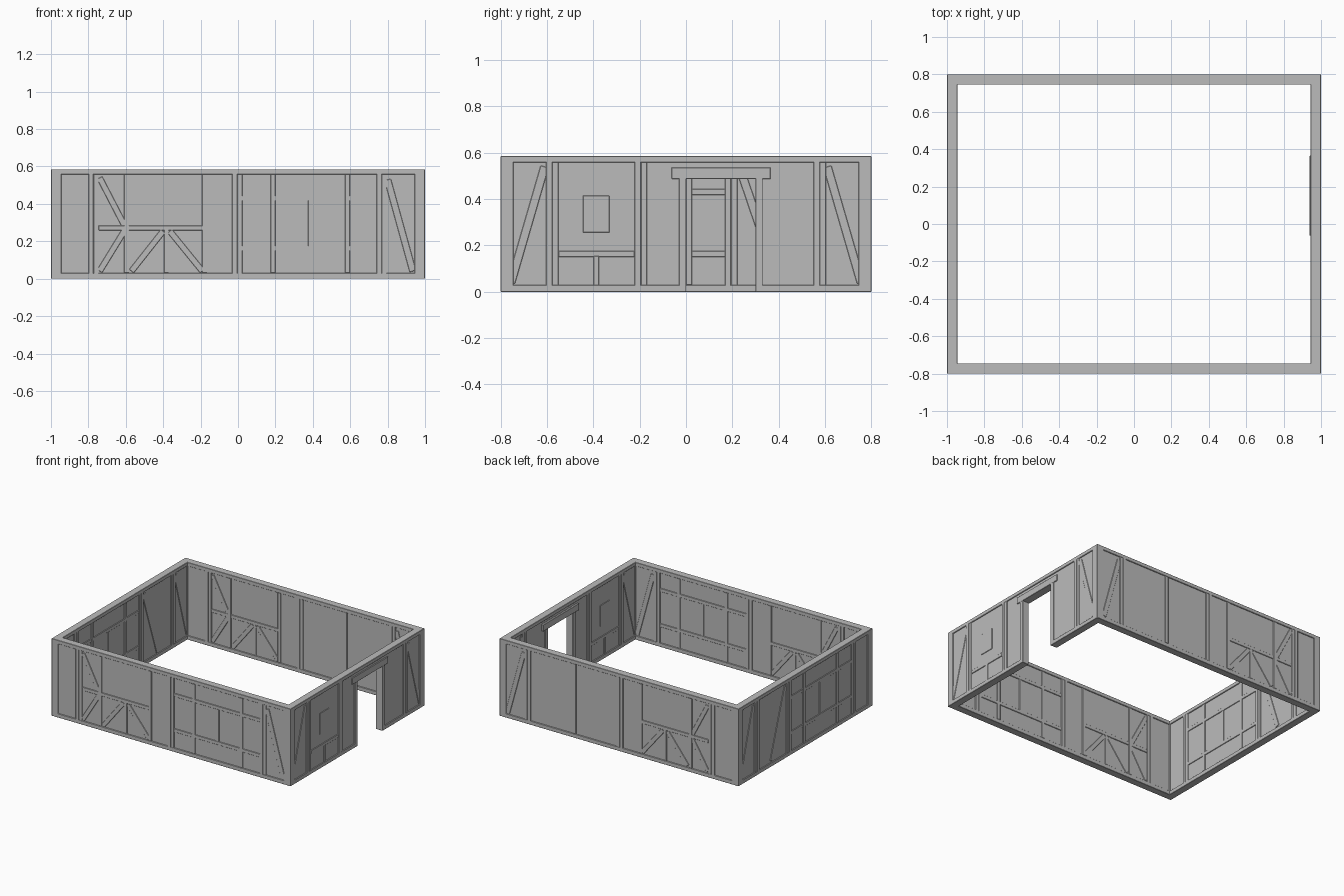
import bpy, math
from mathutils import Vector

cube = bpy.data.objects.get("Cube")
if cube:
    bpy.data.objects.remove(cube, do_unlink=True)

grey = bpy.data.materials.new("plain grey")
grey.use_nodes = True
grey.diffuse_color = (0.5, 0.5, 0.5, 1)
grey.node_tree.nodes["Principled BSDF"].inputs["Base Color"].default_value = (0.5, 0.5, 0.5, 1)

HEIGHT, THICK = 0.585, 0.055
HALF = THICK / 2
# wall name: (runs along y, centre line across the wall, half length)
WALLS = {
    "front": (False, -0.8 + HALF, 1.0),
    "back": (False, 0.8 - HALF, 1.0),
    "left": (True, 1.0 - HALF, 0.8),
    "right": (True, -1.0 + HALF, 0.8),
}


def block(wall, part, centre, size, tilt=0.0, inset=0.0, bevel=0.002):
    """Box in a wall: centre and size are (along, up); size also has depth."""
    along_y, line, _ = WALLS[wall]
    line -= math.copysign(inset, line)
    u, z = centre
    length, depth, tall = size
    bpy.ops.mesh.primitive_cube_add(size=1)
    ob = bpy.context.object
    ob.name = f"{wall}_{part}"
    for v in ob.data.vertices:
        a, b = v.co.x * length, v.co.z * tall
        p = (u + a * math.cos(tilt) - b * math.sin(tilt), v.co.y * depth,
             z + a * math.sin(tilt) + b * math.cos(tilt))
        v.co = (line - p[1], p[0], p[2]) if along_y else (p[0], line + p[1], p[2])
    ob.data.materials.append(grey)
    if bevel:
        mod = ob.modifiers.new("worn edges", "BEVEL")
        mod.width, mod.segments = bevel, 1
    return ob


def rect(wall, part, u0, u1, z0, z1, depth=THICK, **kw):
    return block(wall, part, ((u0 + u1) / 2, (z0 + z1) / 2), (u1 - u0, depth, z1 - z0), **kw)


def brace(wall, start, end, width=0.032):
    a, b = Vector(start), Vector(end)
    d = b - a
    block(wall, "brace", (a + b) / 2, (d.length, 0.050, width), tilt=math.atan2(d.y, d.x))


def post(wall, u, width=0.027, z0=0.03, z1=0.558, depth=0.053):
    rect(wall, "post", u - width / 2, u + width / 2, z0, z1, depth)


def double_post(wall, u):
    # two neighbouring uprights where wall bays meet
    rect(wall, "bay_post", u - 0.027, u, 0, HEIGHT - 0.002, THICK)
    rect(wall, "bay_post", u, u + 0.027, 0, HEIGHT, THICK - 0.002)


def rail(wall, u0, u1, z, tall=0.026):
    rect(wall, "rail", u0, u1, z - tall / 2, z + tall / 2, 0.052)


def panel(wall, u0, u1, z0=0.005, z1=0.575):
    rect(wall, "panel", u0, u1, z0, z1, 0.042, bevel=0)


def braced_bay(wall):
    # low K shaped bracing below a middle rail
    post(wall, -0.595)
    post(wall, -0.178)
    post(wall, -0.383, 0.025, 0.03, 0.265, 0.051)
    rail(wall, -0.745, -0.165, 0.272)
    brace(wall, (-0.74, 0.54), (-0.605, 0.28))
    brace(wall, (-0.74, 0.04), (-0.605, 0.26))
    brace(wall, (-0.57, 0.04), (-0.40, 0.255))
    brace(wall, (-0.365, 0.255), (-0.19, 0.04))


def window_bay(wall, u):
    # two rails, two uprights and a short middle stud
    post(wall, u + 0.167)
    post(wall, u + 0.565)
    post(wall, u + 0.367, 0.025, 0.17, 0.425, 0.051)
    for z in (0.43, 0.163):
        rail(wall, u, u + 0.725, z)


# Common frame: corner posts, sill and top plate
for wall, (along_y, line, half) in WALLS.items():
    for side in (-1, 1):
        a, b = sorted((side * half, side * (half - 0.055)))
        rect(wall, "corner_post", a, b, 0, HEIGHT - 0.001)
    rect(wall, "top_plate", -half, half, HEIGHT - 0.028, HEIGHT, THICK)
    if wall == "left":
        rect(wall, "sill", -half, -0.005, 0, 0.03)
        rect(wall, "sill", 0.305, half, 0, 0.03)
        panel(wall, -half + 0.03, -0.005)
        panel(wall, 0.305, half - 0.03)
        panel(wall, -0.02, 0.32, 0.5)
    else:
        rect(wall, "sill", -half, half, 0, 0.03)
        panel(wall, -half + 0.03, half - 0.03)

# Long walls
for wall in ("front", "back"):
    for u in (-0.772, -0.004, 0.768):
        double_post(wall, u)
    braced_bay(wall)
    brace(wall, (0.80, 0.53), (0.935, 0.04), 0.036)
window_bay("front", 0.02)
post("back", 0.375)

# Doorway wall
for u in (-0.577, -0.195, 0.577):
    double_post("left", u)
for side in (-1, 1):
    brace("left", (side * 0.61, 0.54), (side * 0.755, 0.04), 0.036)
rail("left", -0.55, -0.222, 0.163)
post("left", -0.387, 0.025, 0.02, 0.155)
rect("left", "small_shutter", -0.445, -0.33, 0.255, 0.415, 0.050)
for u in (-0.015, 0.315):
    rect("left", "door_post", u - 0.016, u + 0.016, 0, 0.49, THICK)
rect("left", "door_lintel", -0.062, 0.365, 0.487, 0.537, 0.062, inset=0.0035)

# Wall opposite the doorway
for u in (-0.577, 0.195, 0.577):
    double_post("right", u)
window_bay("right", -0.552)
brace("right", (0.23, 0.54), (0.40, 0.04), 0.036)
brace("right", (0.61, 0.54), (0.755, 0.04), 0.036)
